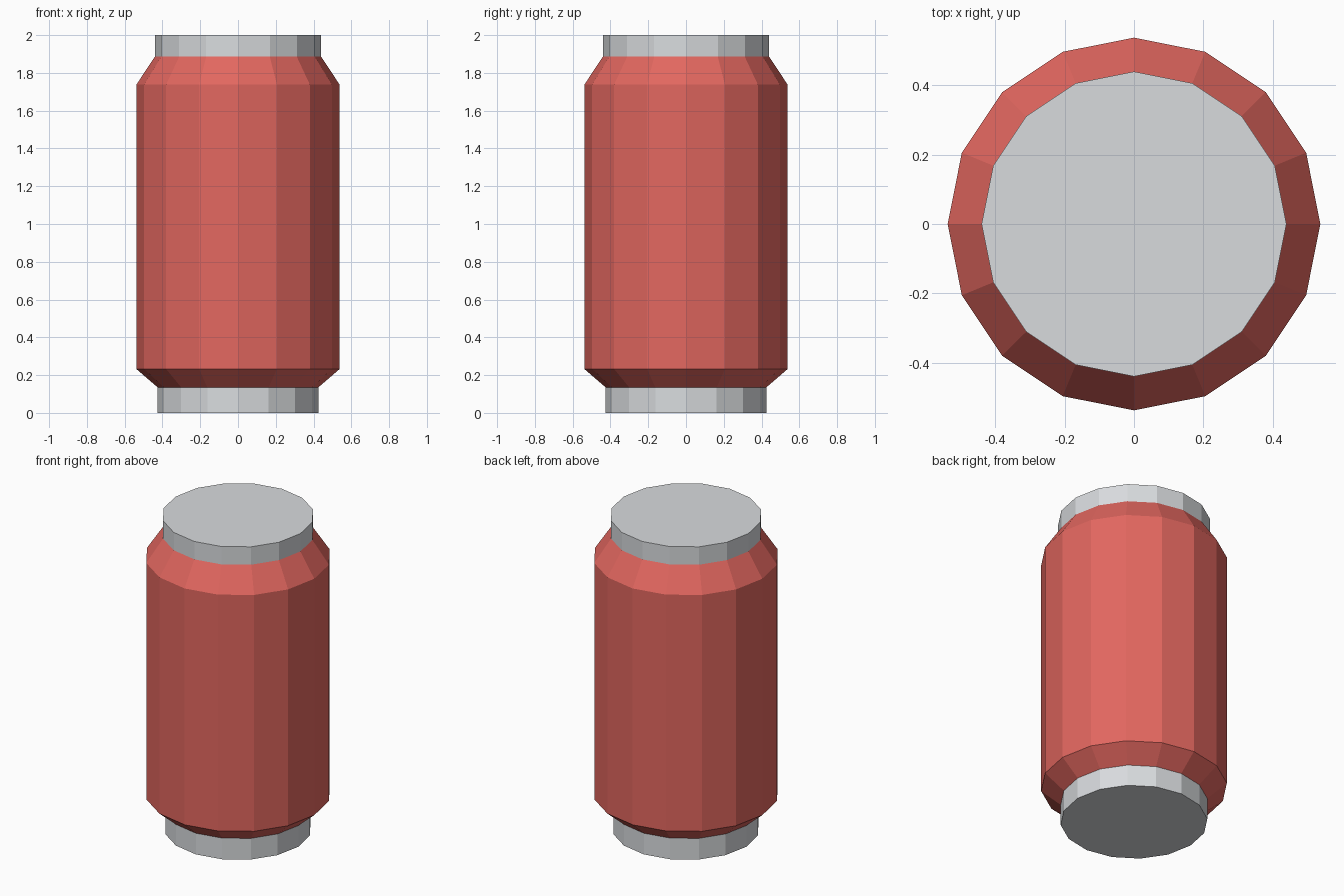
import bpy
import bmesh
from math import cos, sin, tau

default_cube = bpy.data.objects.get("Cube")
if default_cube:
    bpy.data.objects.remove(default_cube, do_unlink=True)

SIDES = 16


def make_material(name, rgb):
    mat = bpy.data.materials.new(name)
    mat.use_nodes = True
    colour = (*rgb, 1.0)
    mat.diffuse_color = colour
    mat.node_tree.nodes["Principled BSDF"].inputs["Base Color"].default_value = colour
    return mat


def lathe(name, profile, mat, cap_bottom=False, cap_top=False):
    """Spin a (radius, height) profile into a flat-sided shell."""
    bm = bmesh.new()
    rings = [[bm.verts.new((r * cos(tau * i / SIDES), r * sin(tau * i / SIDES), z))
              for i in range(SIDES)] for r, z in profile]
    for low, high in zip(rings, rings[1:]):
        for i in range(SIDES):
            j = (i + 1) % SIDES
            bm.faces.new((low[i], low[j], high[j], high[i]))
    if cap_bottom:
        bm.faces.new(rings[0][::-1])
    if cap_top:
        bm.faces.new(rings[-1])
    mesh = bpy.data.meshes.new(name)
    bm.to_mesh(mesh)
    bm.free()
    mesh.materials.append(mat)
    obj = bpy.data.objects.new(name, mesh)
    bpy.context.collection.objects.link(obj)
    return obj


red = make_material("can red", (0.76, 0.135, 0.115))
silver = make_material("pale metal", (0.69, 0.71, 0.73))

# Metal foot with a flat underside
lathe("base_ring", [(0.425, 0.0), (0.425, 0.135)], silver, cap_bottom=True)

# Painted body with tapered lower edge and shoulder
lathe("can_body", [(0.425, 0.135), (0.538, 0.232), (0.538, 1.738), (0.44, 1.886)], red)

# Metal rim and flat lid
lathe("lid", [(0.44, 1.886), (0.44, 2.0)], silver, cap_top=True)
